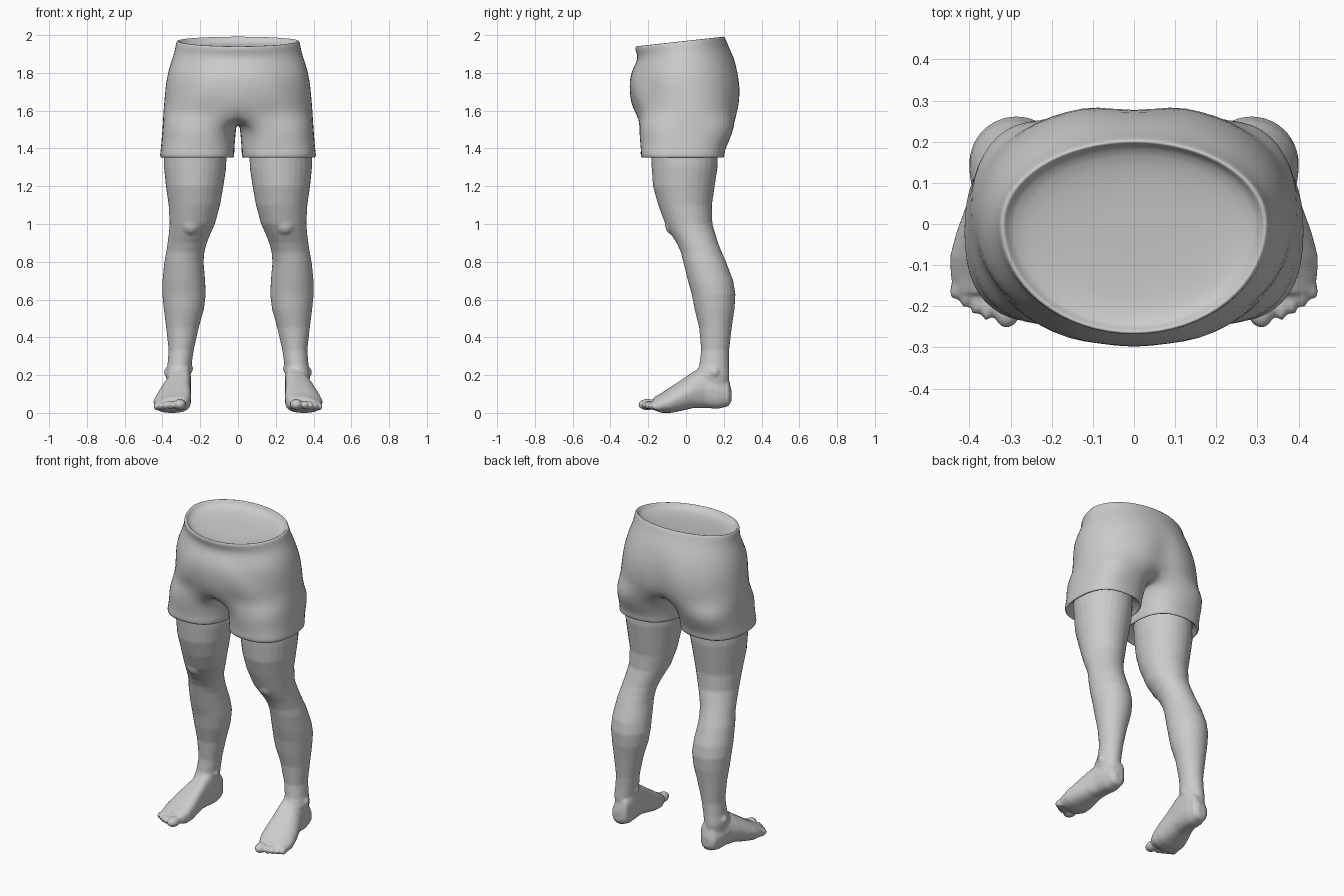
import bpy, bmesh, math
from mathutils import Matrix, Vector

if "Cube" in bpy.data.objects:
    bpy.data.objects.remove(bpy.data.objects["Cube"])

grey = bpy.data.materials.new("plain grey")
grey.diffuse_color = (0.6, 0.6, 0.6, 1)
grey.use_nodes = True
grey.node_tree.nodes["Principled BSDF"].inputs["Base Color"].default_value = grey.diffuse_color


def finish(bm, name):
    bmesh.ops.recalc_face_normals(bm, faces=bm.faces[:])
    me = bpy.data.meshes.new(name)
    bm.to_mesh(me)
    bm.free()
    me.materials.append(grey)
    for p in me.polygons:
        p.use_smooth = True
    ob = bpy.data.objects.new(name, me)
    bpy.context.collection.objects.link(ob)
    return ob


def mirror(ob):
    m = ob.modifiers.new("mirror", 'MIRROR')
    m.use_clip = True
    m.merge_threshold = 0.0005


def bridge(bm, a, b, closed=True):
    n = len(a)
    for i in range(n if closed else n - 1):
        j = (i + 1) % n
        bm.faces.new((a[i], a[j], b[j], b[i]))


def loft(bm, rings):
    rows = [[bm.verts.new(p) for p in r] for r in rings]
    for a, b in zip(rows, rows[1:]):
        bridge(bm, a, b)
    bm.faces.new(rows[0])
    bm.faces.new(rows[-1][::-1])


def blob(bm, loc, size, turn=0):
    m = Matrix.Translation(loc) @ Matrix.Rotation(turn, 4, 'Z') @ Matrix.Diagonal((*size, 1))
    bmesh.ops.create_icosphere(bm, subdivisions=3, radius=1, matrix=m)


# ---- bare leg: z, inner x, outer x, front y, back y
LEG = [(1.46, .06, .39, -.19, .17), (1.3, .062, .392, -.182, .167),
       (1.2, .077, .382, -.175, .152), (1.1, .095, .367, -.147, .137),
       (1.0, .122, .362, -.11, .14), (.95, .145, .366, -.082, .155),
       (.9, .165, .373, -.05, .17), (.85, .178, .38, -.027, .19),
       (.8, .182, .39, -.015, .212), (.7, .174, .4, .01, .25),
       (.63, .17, .401, .03, .262), (.55, .18, .393, .045, .257),
       (.45, .208, .38, .07, .242), (.33, .235, .367, .08, .228),
       (.25, .246, .374, .07, .227), (.2, .25, .382, .045, .23),
       (.12, .257, .372, .07, .225)]
# ---- foot: y, centre x, half width, sole z, upper z
FOOT = [(.24, .312, .028, .06, .12), (.225, .312, .052, .035, .18),
        (.17, .314, .065, .022, .22), (.1, .318, .07, .026, .24),
        (.04, .33, .08, .026, .21), (-.02, .341, .091, .012, .17),
        (-.08, .348, .1, 0, .132), (-.13, .349, .097, 0, .1),
        (-.17, .35, .082, .014, .08)]
N = 28
circle = [(math.cos(2 * math.pi * i / N), math.sin(2 * math.pi * i / N)) for i in range(N)]

bm = bmesh.new()
loft(bm, [[((a + b) / 2 + c * (b - a) / 2, (f + k) / 2 + s * (k - f) / 2, z)
           for c, s in circle] for z, a, b, f, k in LEG])


def squash(v):
    return math.copysign(abs(v) ** 0.8, v)


# the upper of the foot slopes down to the outside
loft(bm, [[(cx + squash(c) * w, y,
            zb + (zt - zb) * (0.5 + 0.5 * squash(s)) * (1 - 0.22 * c * (s > 0)))
           for c, s in circle] for y, cx, w, zb, zt in FOOT])
# toes, big to little
blob(bm, (.308, -.203, .044), (.034, .05, .03), .05)
for i in range(4):
    blob(bm, (.355 + .024 * i, -.196 + .014 * i + .004 * max(0, i - 1), .041 - .002 * i),
         (.0165, .04, .023), .1 + .08 * i)
# kneecap and ankle bones
blob(bm, (.25, -.062, 1.0), (.055, .05, .06))
blob(bm, (.258, .14, .235), (.02, .025, .025))
blob(bm, (.372, .15, .215), (.02, .025, .025))
leg = finish(bm, "legs_and_feet")
r = leg.modifiers.new("fuse", 'REMESH')
r.mode = 'VOXEL'
r.voxel_size = 0.008
r.use_smooth_shade = True
s = leg.modifiers.new("soften", 'SMOOTH')
s.factor = 0.5
s.iterations = 3
mirror(leg)

# ---- shorts, right half; z, half width, front y, back y, squareness
PELVIS = [(1.972, .325, -.268, .204, 1), (1.955, .331, -.272, .212, 1),
          (1.915, .336, -.257, .228, 1), (1.87, .352, -.262, .255, .98),
          (1.8, .374, -.294, .283, .95), (1.73, .385, -.304, .295, .92),
          (1.65, .392, -.3, .295, .88), (1.585, .397, -.272, .28, .82)]
H, S = 17, 7          # outer points, crotch strip points


def half_row(z, rx, yf, yb, p, tilt=.11, scale=1.0, drop=0.0):
    row = []
    for i in range(H):
        a = -math.pi / 2 + math.pi * i / (H - 1)
        c, sn = max(0, math.cos(a)) ** p, math.copysign(abs(math.sin(a)) ** p, math.sin(a))
        if i in (0, H - 1):
            c = 0
        x = rx * c * scale
        y = (sn * (yb if sn > 0 else -yf)) * scale
        low = min(1, max(0, (1.87 - z) / .2))
        # seat cleft and soft folds spreading from the groin
        if sn > 0:
            y -= .03 * low * math.exp(-(x / .05) ** 2)
        elif z < 1.85:
            y += .008 * math.sin(26 * x + 22 * z) * (c > 0) + .02 * low * c
        row.append((x, y, z + tilt * y * min(1, max(0, (z - 1.8) / .15)) - drop))
    return row


bm = bmesh.new()


def add(points):
    return [bm.verts.new(p) for p in points]


# sunken closing inside the waist
top = PELVIS[0]
well = [half_row(*top, scale=k, drop=d) for k, d in ((.35, .05), (.7, .045), (.94, .03), (.965, .003))]
rows = [add(p) for p in well + [half_row(*q) for q in PELVIS]]
centre = bm.verts.new((0, 0, top[0] - .05))
for i in range(H - 1):
    bm.faces.new((centre, rows[0][i + 1], rows[0][i]))
for a, b in zip(rows, rows[1:]):
    bridge(bm, a, b, False)

# crotch seam closing each leg opening
last = rows[-1]
y0, y1 = last[0].co.y, last[-1].co.y
strip = []
for i in range(S):
    t = (i + 1) / (S + 1)
    strip.append(bm.verts.new((0, y1 + (y0 - y1) * t, 1.585 - .065 * math.sin(math.pi * t) ** .5)))
ring = last + strip

# shorts leg: z, inner x, outer x, front y, back y
CUFF = [(1.52, .008, .4, -.252, .262), (1.45, .014, .406, -.243, .232),
        (1.395, .018, .41, -.24, .209), (1.375, .018, .414, -.243, .207),
        (1.352, .02, .414, -.24, .204), (1.35, .03, .404, -.23, .194),
        (1.365, .035, .396, -.222, .188), (1.4, .08, .36, -.18, .15)]
for z, a, b, f, k in CUFF:
    pts = []
    for i in range(H + S):
        if i < H:
            ang = math.radians(-122 + 244 * i / (H - 1))
        else:
            ang = math.radians(122 + 116 * (i - H + 1) / (S + 1))
        c, sn = squash(math.cos(ang)), squash(math.sin(ang))
        fold = .005 * math.sin(3 * ang + 20 * z) if z > 1.41 else 0
        pts.append((max(.004, (a + b) / 2 + c * (b - a) / 2), (f + k) / 2 + sn * (k - f) / 2 + fold, z))
    new = add(pts)
    bridge(bm, ring, new)
    ring = new
shorts = finish(bm, "shorts")
mirror(shorts)
sub = shorts.modifiers.new("round", 'SUBSURF')
sub.levels = sub.render_levels = 1
